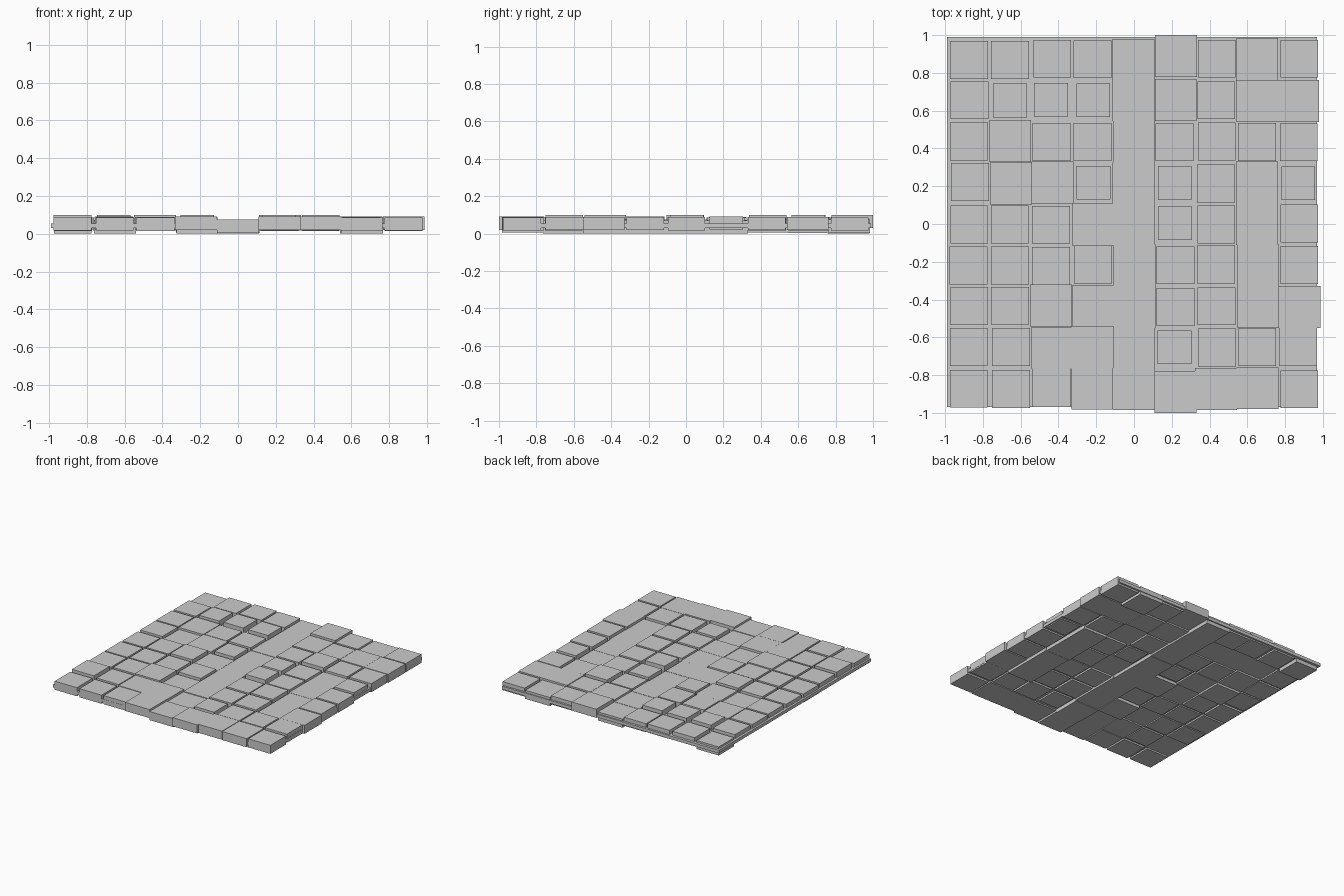
import bpy
import bmesh
import random
from mathutils import Matrix

random.seed(4)
old = bpy.data.objects.get("Cube")
if old:
    bpy.data.objects.remove(old, do_unlink=True)

# one plain stone grey
stone = bpy.data.materials.new("stone_grey")
stone.use_nodes = True
grey = (0.6, 0.6, 0.6, 1)
stone.diffuse_color = grey
stone.node_tree.nodes["Principled BSDF"].inputs["Base Color"].default_value = grey


def add_box(bm, centre, size):
    matrix = Matrix.Translation(centre) @ Matrix.Diagonal((*size, 1))
    bmesh.ops.create_cube(bm, size=1, matrix=matrix)


def finish(name, bm):
    mesh = bpy.data.meshes.new(name)
    bm.to_mesh(mesh)
    bm.free()
    mesh.materials.append(stone)
    obj = bpy.data.objects.new(name, mesh)
    bpy.context.collection.objects.link(obj)


# thin bed that carries the stones
bed = bmesh.new()
add_box(bed, (-0.01, 0.01, 0.0425), (1.96, 1.96, 0.025))
finish("paving_bed", bed)

# relief of each stone, back row first: low, mid, high
RELIEF = ["mmmmlhmlm",
          "mhhhlmmmm",
          "mmmmlmhmm",
          "mlmmlmmlm",
          "mmhllhmlm",
          "mmmmlmmlm",
          "mmhllmmlm",
          "hmmmlmmmm",
          "mmmmlmmmm"]
# footprint of each stone: small, normal, wide
FOOTPRINT = ["nnnnwwnwn",
             "nsssw" "wnww",
             "nwnnwnnnn",
             "nwwswsnws",
             "nnnwwsnwn",
             "nnnnwnnwn",
             "nnwwwnnww",
             "nnwwwsnnn",
             "nnnwwwwwn"]
TOP = {"l": 0.073, "m": 0.088, "h": 0.1}
WIDTH = {"s": 0.178, "n": 0.2, "w": 0.222}
NUDGE = {(0, 5): 0.017, (8, 5): -0.017}   # stones that overhang the bed
PITCH = 0.218
THICK = 0.07


def jitter(amount):
    return random.uniform(-amount, amount)


# paving stones
for r, (heights, sizes) in enumerate(zip(RELIEF, FOOTPRINT)):
    row = bmesh.new()
    for c, (h, s) in enumerate(zip(heights, sizes)):
        x = (c - 4) * PITCH + jitter(0.004)
        y = (4 - r) * PITCH + jitter(0.004)
        if (r, c) in NUDGE:
            y = (4 - r) * PITCH + NUDGE[r, c]
        top = TOP[h] + (0 if h == "h" else jitter(0.003))
        if (r, c) in ((0, 0), (3, 7), (5, 7)):
            top = THICK    # deepest set stones touch the ground
        add_box(row, (x, y, top - THICK / 2), (WIDTH[s], WIDTH[s], THICK))
    finish(f"paving_row_{r + 1}", row)
